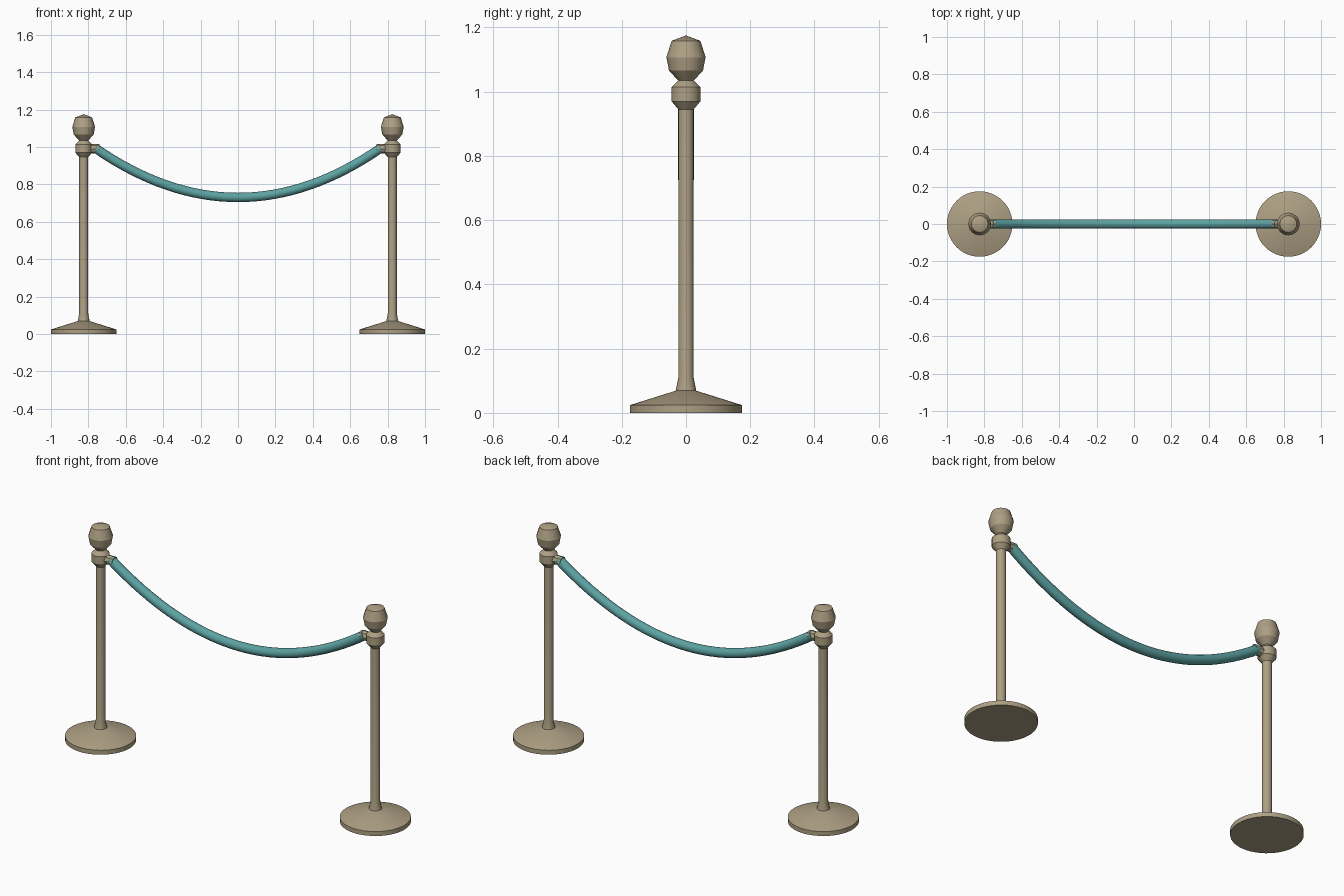
import bpy, bmesh, math
from mathutils import Matrix, Vector

cube = bpy.data.objects.get("Cube")
if cube:
    bpy.data.objects.remove(cube, do_unlink=True)


def make_material(name, color):
    mat = bpy.data.materials.new(name)
    mat.use_nodes = True
    mat.diffuse_color = (*color, 1)
    mat.node_tree.nodes["Principled BSDF"].inputs["Base Color"].default_value = (*color, 1)
    return mat


brass = make_material("aged brass", (0.42, 0.35, 0.23))
velvet = make_material("teal velvet", (0.11, 0.36, 0.36))


def add_object(name, bm, mat, angle):
    bmesh.ops.recalc_face_normals(bm, faces=bm.faces[:])
    mesh = bpy.data.meshes.new(name)
    bm.to_mesh(mesh)
    bm.free()
    mesh.materials.append(mat)
    obj = bpy.data.objects.new(name, mesh)
    bpy.context.collection.objects.link(obj)
    bpy.ops.object.select_all(action='DESELECT')
    obj.select_set(True)
    bpy.context.view_layer.objects.active = obj
    bpy.ops.object.shade_smooth_by_angle(angle=math.radians(angle))
    return obj


def lathe(name, profile, matrix, mat, sides, angle=25):
    """Spin a (radius, height) profile around its z axis."""
    bm = bmesh.new()
    verts = [bm.verts.new((r, 0, z)) for r, z in profile]
    edges = [bm.edges.new(pair) for pair in zip(verts, verts[1:])]
    bmesh.ops.spin(bm, geom=verts + edges, cent=(0, 0, 0), axis=(0, 0, 1),
                   angle=math.tau, steps=sides, use_merge=True)
    bmesh.ops.remove_doubles(bm, verts=bm.verts[:], dist=1e-5)
    bm.transform(matrix)
    return add_object(name, bm, mat, angle)


POST_X = 0.825
base = [(0, 0), (0.175, 0), (0.175, 0.024), (0.032, 0.069), (0, 0.069)]
shaft = [(0.032, 0.069), (0.024, 0.11), (0.024, 0.945)]
collar = [(0.024, 0.945), (0.045, 0.97), (0.045, 1.014), (0.024, 1.034)]
finial = [(0.024, 1.034), (0.053, 1.066), (0.061, 1.107), (0.045, 1.158), (0, 1.175)]
socket = [(0, 0.03), (0.025, 0.03), (0.025, 0.085), (0, 0.085)]

for side, sign in (("left", 1), ("right", -1)):
    place = Matrix.Translation((sign * POST_X, 0, 0))
    lathe(side + "_base", base, place, brass, 48)
    lathe(side + "_shaft", shaft, place, brass, 16)
    lathe(side + "_collar", collar, place, brass, 16)
    lathe(side + "_finial", finial, place, brass, 16)
    # Short socket pointing from the collar towards the rope
    turn = Matrix.Rotation(-sign * math.pi / 2, 4, 'Y')
    lathe(side + "_rope_socket", socket, Matrix.Translation((sign * POST_X, 0, 0.99)) @ turn,
          brass, 8)

# Sagging rope: circles swept along a parabola
END_X, LOW, SAG, RADIUS, STEPS, SIDES = 0.765, 0.73, 0.265, 0.025, 32, 16
bm = bmesh.new()
rings = []
for i in range(STEPS + 1):
    t = 2 * i / STEPS - 1
    center = Vector((t * END_X, 0, LOW + SAG * t * t))
    normal = Vector((-2 * SAG * t / END_X, 0, 1)).normalized()
    angles = [math.tau * k / SIDES for k in range(SIDES)]
    rings.append([bm.verts.new(center + RADIUS * (normal * math.cos(a) + Vector((0, math.sin(a), 0))))
                  for a in angles])
for a, b in zip(rings, rings[1:]):
    for k in range(SIDES):
        n = (k + 1) % SIDES
        bm.faces.new((a[k], a[n], b[n], b[k]))
bm.faces.new(rings[0])
bm.faces.new(rings[-1])
add_object("rope", bm, velvet, 40)
